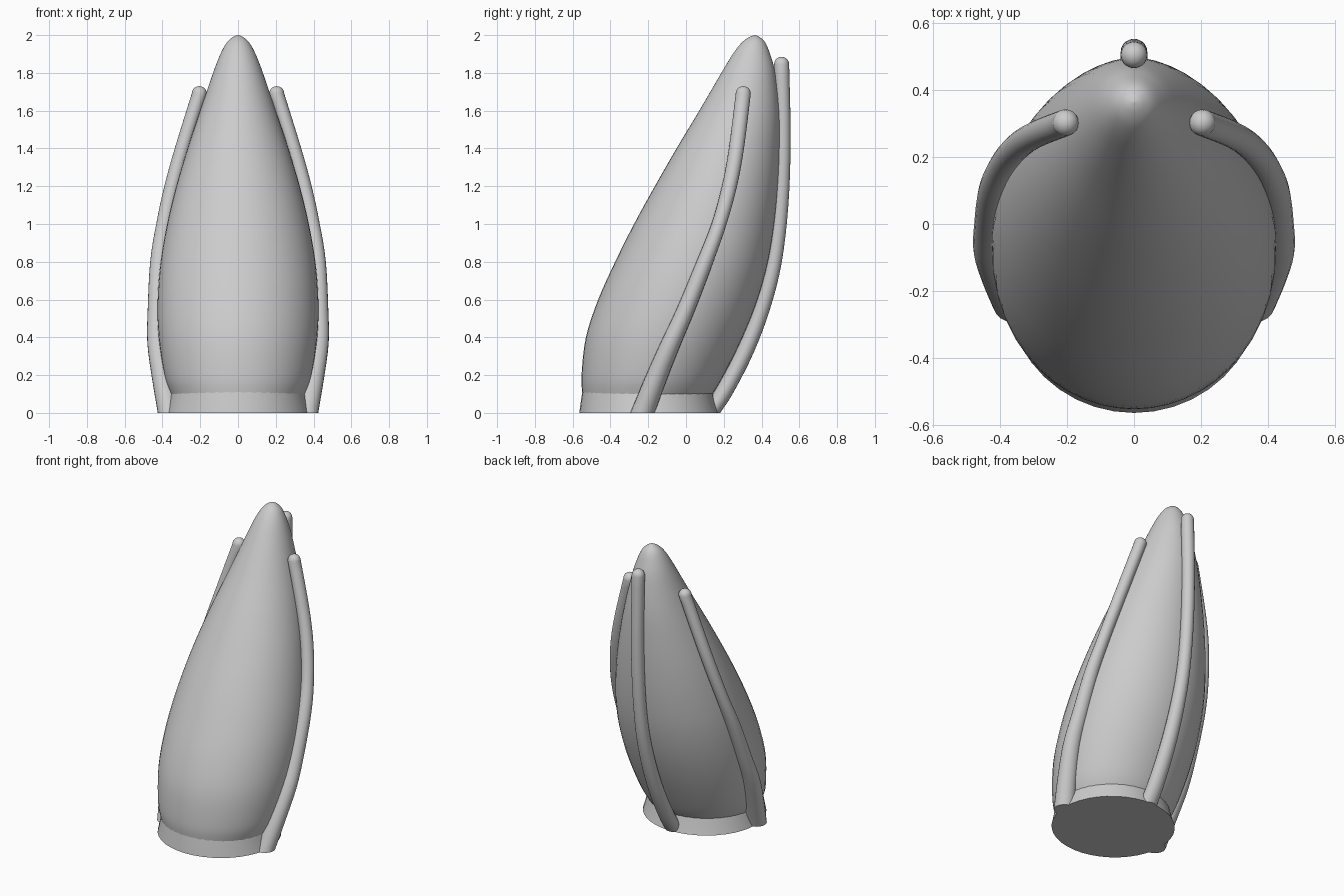
import bpy
import bmesh
import math

if "Cube" in bpy.data.objects:
    bpy.data.objects.remove(bpy.data.objects["Cube"], do_unlink=True)

grey = bpy.data.materials.new("plain grey")
grey.use_nodes = True
tone = (0.6, 0.6, 0.6, 1)
grey.diffuse_color = tone
grey.node_tree.nodes["Principled BSDF"].inputs["Base Color"].default_value = tone


def smooth_path(points, steps):
    """Catmull-Rom curve through tuples of any length."""
    padded = [points[0]] + points + [points[-1]]
    result = []
    for i in range(len(points) - 1):
        a, b, c, d = padded[i:i + 4]
        for s in range(steps):
            t = s / steps
            result.append(tuple(
                q + t * ((r - p) + t * ((2 * p - 5 * q + 4 * r - w)
                                        + t * (3 * q - p - 3 * r + w))) / 2
                for p, q, r, w in zip(a, b, c, d)))
    return result + [points[-1]]


def loft(name, rings, sides):
    """Skin level ellipses given as (x, y, z, x radius, y radius)."""
    bm = bmesh.new()
    loops = []
    for x, y, z, rx, ry in rings:
        angles = [2 * math.pi * i / sides for i in range(sides)]
        loops.append([bm.verts.new((x + rx * math.cos(a), y + ry * math.sin(a), z))
                      for a in angles])
    for low, high in zip(loops, loops[1:]):
        for i in range(sides):
            j = (i + 1) % sides
            bm.faces.new((low[i], low[j], high[j], high[i]))
    bm.faces.new(loops[0][::-1])
    bm.faces.new(loops[-1])
    bmesh.ops.remove_doubles(bm, verts=bm.verts, dist=0.0005)
    bmesh.ops.recalc_face_normals(bm, faces=bm.faces)
    mesh = bpy.data.meshes.new(name)
    bm.to_mesh(mesh)
    bm.free()
    mesh.materials.append(grey)
    obj = bpy.data.objects.new(name, mesh)
    bpy.context.collection.objects.link(obj)
    bpy.ops.object.select_all(action="DESELECT")
    obj.select_set(True)
    bpy.context.view_layer.objects.active = obj
    bpy.ops.object.shade_smooth_by_angle(angle=math.radians(40))
    return obj


def profile_rings(profile):
    """Turn (z, front, back, half width) into centred ellipses."""
    return [(0, (f + b) / 2, z, w, (b - f) / 2) for z, f, b, w in profile]


def rib(name, path, foot, tip):
    """Tapered round rib along (x, y, z) points with a domed end."""
    curve = smooth_path(path, 4)
    last = len(curve) - 1
    rings = []
    for i, (x, y, z) in enumerate(curve):
        r = foot + (tip - foot) * min(1, 1.6 * i / last)
        rings.append((x, y, z, r, r))
    x, y, z = path[-1]
    for k in range(1, 6):
        a = k * math.pi / 10
        r = tip * math.cos(a)
        rings.append((x, y, z + tip * math.sin(a), r, r))
    return loft(name, rings, 20)


# Leaning body, from the hidden foot to the rounded tip
body = [(0.03, -0.535, 0.08, 0.32), (0.1, -0.548, 0.14, 0.355),
        (0.2, -0.553, 0.20, 0.39), (0.4, -0.53, 0.30, 0.42),
        (0.6, -0.465, 0.38, 0.425), (0.8, -0.375, 0.435, 0.41),
        (1.0, -0.275, 0.468, 0.375), (1.2, -0.165, 0.487, 0.327),
        (1.4, -0.05, 0.496, 0.267), (1.6, 0.07, 0.495, 0.2),
        (1.8, 0.187, 0.472, 0.132), (1.9, 0.248, 0.445, 0.093),
        (1.96, 0.295, 0.42, 0.06), (1.99, 0.335, 0.39, 0.027),
        (2.0, 0.365, 0.365, 0)]
loft("body", profile_rings(smooth_path(body, 4)), 48)

# Collar around the foot
collar = [(0, -0.565, 0.17, 0.38), (0.06, -0.557, 0.152, 0.364),
          (0.15, -0.543, 0.13, 0.345)]
loft("collar", profile_rings(collar), 40)

# Back rib and the mirrored side ribs
back = [(0, 0.125, 0), (0, 0.2, 0.11), (0, 0.31, 0.32), (0, 0.4, 0.55),
        (0, 0.466, 0.8), (0, 0.502, 1.1), (0, 0.514, 1.45), (0, 0.506, 1.845)]
rib("back_rib", back, 0.056, 0.04)

side = [(0.36, -0.23, 0), (0.395, -0.16, 0.18), (0.425, -0.08, 0.37),
        (0.428, 0, 0.55), (0.42, 0.1, 0.8), (0.393, 0.175, 1.0),
        (0.35, 0.23, 1.2), (0.295, 0.267, 1.4), (0.205, 0.303, 1.69)]
for label, sign in (("left", 1), ("right", -1)):
    rib(label + "_rib", [(sign * x, y, z) for x, y, z in side], 0.065, 0.04)
